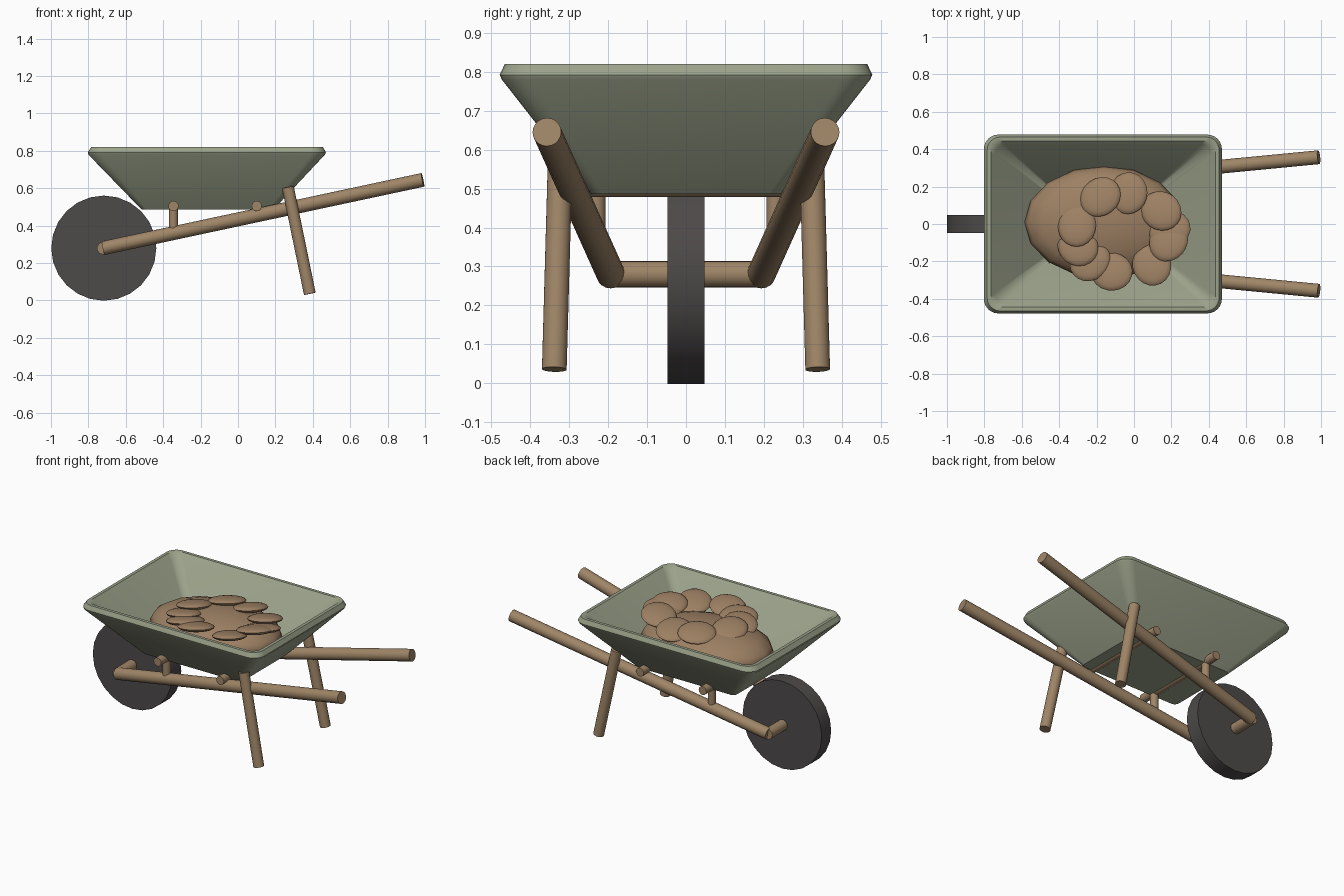
import bpy, bmesh, math
from mathutils import Vector, Matrix

if "Cube" in bpy.data.objects:
    bpy.data.objects.remove(bpy.data.objects["Cube"])


def material(name, rgb):
    m = bpy.data.materials.new(name)
    m.diffuse_color = (*rgb, 1)
    m.use_nodes = True
    m.node_tree.nodes["Principled BSDF"].inputs["Base Color"].default_value = m.diffuse_color
    return m


GREEN = material("tray green", (0.33, 0.36, 0.255))
WOOD = material("wood brown", (0.345, 0.235, 0.135))
DIRT = material("dirt brown", (0.335, 0.215, 0.125))
RUBBER = material("wheel grey", (0.075, 0.067, 0.067))


def finish(bm, name, mat, angle=40):
    bmesh.ops.recalc_face_normals(bm, faces=bm.faces)
    me = bpy.data.meshes.new(name)
    bm.to_mesh(me)
    bm.free()
    me.materials.append(mat)
    ob = bpy.data.objects.new(name, me)
    bpy.context.collection.objects.link(ob)
    bpy.ops.object.select_all(action='DESELECT')
    ob.select_set(True)
    bpy.context.view_layer.objects.active = ob
    bpy.ops.object.shade_smooth_by_angle(angle=math.radians(angle))
    return ob


def rod(name, a, b, r, mat=WOOD, sides=20):
    a, b = Vector(a), Vector(b)
    d = b - a
    rot = d.to_track_quat('Z', 'Y').to_matrix().to_4x4()
    bm = bmesh.new()
    bmesh.ops.create_cone(bm, cap_ends=True, segments=sides, radius1=r, radius2=r,
                          depth=d.length, matrix=Matrix.Translation((a + b) / 2) @ rot)
    return finish(bm, name, mat)


def ellipsoid(name, centre, size, mat, segs, rings, rot=Matrix()):
    bm = bmesh.new()
    bmesh.ops.create_uvsphere(bm, u_segments=segs, v_segments=rings, radius=1,
                              matrix=Matrix.Translation(centre) @ rot @ Matrix.Diagonal((*size, 1)))
    return finish(bm, name, mat, 60)


# Tray: rounded rectangles stacked up the outside, over the rim, down the inside
def rounded_rect(x0, x1, hy, z, r, n=6):
    pts = []
    corners = [(x1 - r, hy - r), (x0 + r, hy - r), (x0 + r, -hy + r), (x1 - r, -hy + r)]
    for k, (cx, cy) in enumerate(corners):
        for i in range(n + 1):
            t = math.pi / 2 * (k + i / n)
            pts.append((cx + r * math.cos(t), cy + r * math.sin(t), z))
    return pts


levels = [(-0.515, 0.190, 0.243, 0.486, 0.03),
          (-0.800, 0.465, 0.473, 0.780, 0.075),
          (-0.803, 0.470, 0.478, 0.792, 0.078),
          (-0.785, 0.455, 0.465, 0.820, 0.07),
          (-0.765, 0.435, 0.445, 0.820, 0.06),
          (-0.745, 0.415, 0.425, 0.800, 0.055),
          (-0.480, 0.155, 0.208, 0.535, 0.03)]
bm = bmesh.new()
loops = [[bm.verts.new(p) for p in rounded_rect(*lv)] for lv in levels]
for lo, hi in zip(loops, loops[1:]):
    for i in range(len(lo)):
        j = (i + 1) % len(lo)
        bm.faces.new((lo[i], lo[j], hi[j], hi[i]))
bm.faces.new(loops[0])
bm.faces.new(loops[-1])
finish(bm, "tray", GREEN)

# Wheel and axle
rod("wheel", (-0.7175, -0.048, 0.28), (-0.7175, 0.048, 0.28), 0.281, RUBBER, 24)
rod("axle", (-0.72, -0.2, 0.28), (-0.72, 0.2, 0.28), 0.034)

# Handles, legs and posts on both sides
for s, side in ((-1, "right"), (1, "left")):
    rod("handle_" + side, (-0.72, s * 0.193, 0.28), (0.988, s * 0.357, 0.645), 0.037)
    rod("leg_" + side, (0.267, s * 0.322, 0.605), (0.384, s * 0.338, 0.036), 0.032)
    rod("post_" + side, (-0.345, s * 0.23, 0.36), (-0.345, s * 0.23, 0.505), 0.024)

# Cross bars under the tray
for x, name in ((-0.345, "front_cross_bar"), (0.1, "rear_cross_bar")):
    rod(name, (x, -0.325, 0.505), (x, 0.325, 0.505), 0.027)

# Load: a mound with a ring of flat lumps on top
ellipsoid("dirt_mound", (-0.16, 0.01, 0.64), (0.425, 0.30, 0.135), DIRT, 16, 10)
lumps = [(-0.18, 0.145), (-0.03, 0.165), (0.145, 0.07), (0.19, -0.03), (0.185, -0.09),
         (0.095, -0.22), (-0.12, -0.255), (-0.235, -0.20), (-0.305, -0.01), (-0.30, -0.12)]
tilt = Vector((-0.16, 0.2, 1)).to_track_quat('Z', 'Y').to_matrix().to_4x4()
for i, (x, y) in enumerate(lumps):
    z = 0.765 - 0.012 * (i % 2)
    ellipsoid("dirt_lump_%d" % (i + 1), (x, y, z), (0.114, 0.103, 0.026), DIRT, 20, 10,
              tilt @ Matrix.Rotation(i * 0.9, 4, 'Z'))
